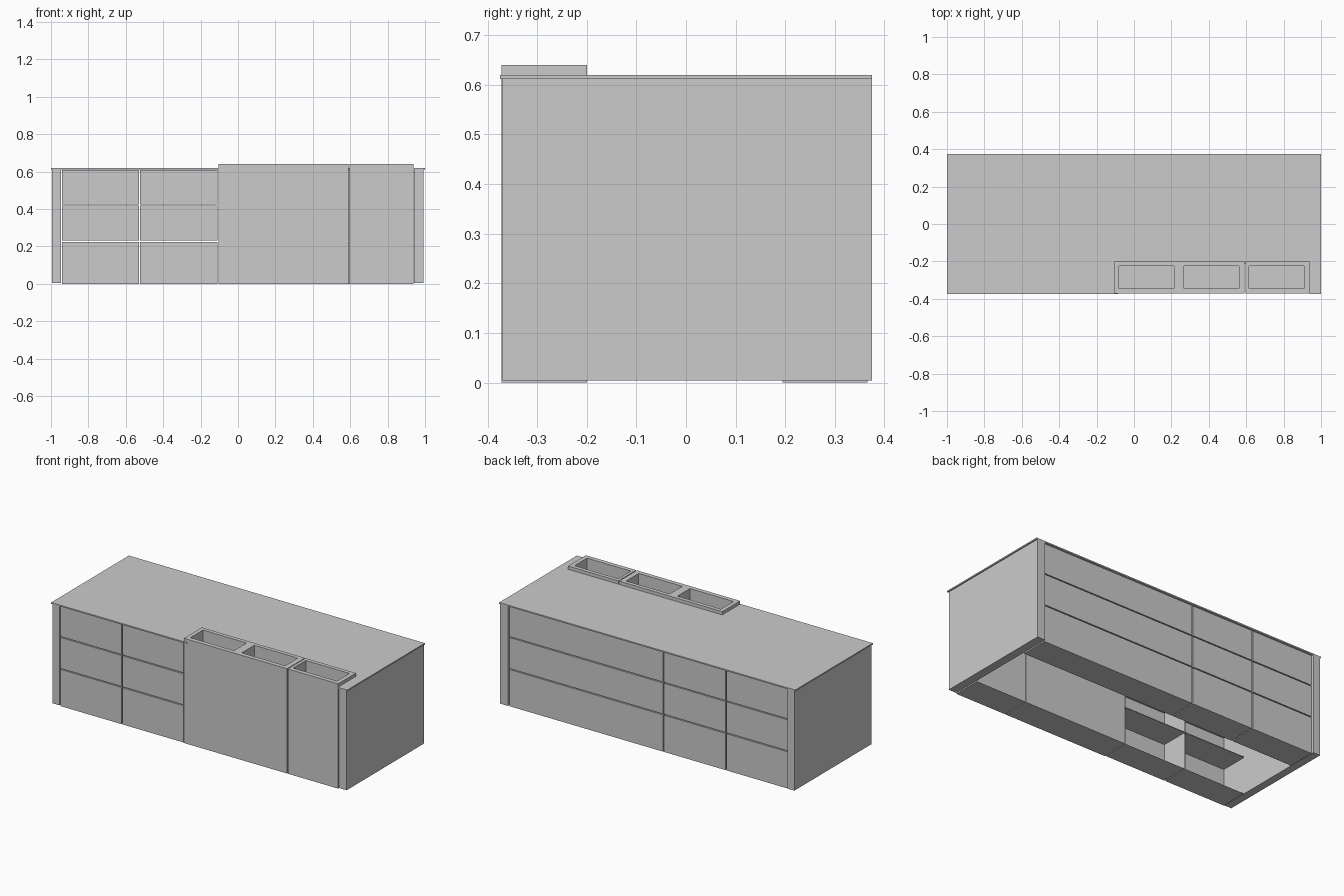
import bpy
import bmesh
from mathutils import Vector

cube = bpy.data.objects.get("Cube")
if cube:
    bpy.data.objects.remove(cube, do_unlink=True)

# Single plain grey finish
grey = bpy.data.materials.new("plain_grey")
grey.use_nodes = True
grey.diffuse_color = (0.6, 0.6, 0.6, 1)
bsdf = grey.node_tree.nodes["Principled BSDF"]
bsdf.inputs["Base Color"].default_value = (0.6, 0.6, 0.6, 1)
bsdf.inputs["Roughness"].default_value = 0.7


def finish(name, bm):
    mesh = bpy.data.meshes.new(name)
    bm.to_mesh(mesh)
    bm.free()
    mesh.materials.append(grey)
    obj = bpy.data.objects.new(name, mesh)
    bpy.context.collection.objects.link(obj)
    return obj


def add_box(bm, lo, hi, open_side=None, inward=False):
    """Box between two corners; open_side is the direction of a missing face."""
    verts = bmesh.ops.create_cube(bm, size=1)["verts"]
    for v in verts:
        v.co = Vector([h if c > 0 else l for c, l, h in zip(v.co, lo, hi)])
    faces = list({f for v in verts for f in v.link_faces})
    for f in faces:
        f.normal_update()
    if open_side:
        missing = [f for f in faces if f.normal.dot(Vector(open_side)) > 0.9]
        faces = [f for f in faces if f not in missing]
        bmesh.ops.delete(bm, geom=missing, context="FACES_ONLY")
    if inward:
        bmesh.ops.reverse_faces(bm, faces=faces)


def box(name, lo, hi, open_side=None):
    bm = bmesh.new()
    add_box(bm, lo, hi, open_side)
    return finish(name, bm)


FRONT, INNER_FRONT, INNER_BACK, BACK = -0.368, -0.2, 0.195, 0.366
TRAY_LEFT, TRAY_RIGHT = -0.105, 0.937

# Countertop slab, notched at the front around the planters
outline = [(-1, -0.375), (-0.085, -0.375), (-0.085, -0.21), (TRAY_RIGHT, -0.21),
           (TRAY_RIGHT, -0.375), (1, -0.375), (1, 0.375), (-1, 0.375)]
bm = bmesh.new()
base = bm.faces.new([bm.verts.new((x, y, 0.612)) for x, y in outline])
top = bmesh.ops.extrude_face_region(bm, geom=[base], use_keep_orig=True)
bmesh.ops.translate(bm, vec=(0, 0, 0.008),
                    verts=[g for g in top["geom"] if isinstance(g, bmesh.types.BMVert)])
bmesh.ops.recalc_face_normals(bm, faces=bm.faces)
finish("countertop", bm)

# End panels
box("right_end_panel", (-0.995, -0.37, 0.004), (-0.947, 0.375, 0.612))
box("left_end_panel", (0.941, -0.37, 0.004), (0.993, 0.375, 0.612))

# Drawers, open towards the inside of the island
rows = [(0, 0.224), (0.23, 0.419), (0.425, 0.609)]
columns = [(-0.941, -0.53), (-0.523, -0.109), (-0.102, TRAY_RIGHT)]
for c, (x0, x1) in enumerate(columns):
    for r, (z0, z1) in enumerate(rows):
        box(f"back_drawer_{c}_{r}", (x0, INNER_BACK, z0), (x1, BACK, z1), (0, -1, 0))
        if c < 2:
            box(f"front_drawer_{c}_{r}", (x0, FRONT, z0), (x1, INNER_FRONT, z1), (0, 1, 0))


def planter(name, x0, x1, holes):
    """Tall box with rectangular wells sunk into its top."""
    y0, y1, z0, z1 = -0.372, INNER_FRONT, 0, 0.64
    h0, h1 = -0.345, -0.224
    bm = bmesh.new()
    add_box(bm, (x0, y0, z0), (x1, y1, z1), (0, 0, 1))
    xs = [x0] + [x for hole in holes for x in hole] + [x1]
    rim = [(x0, y0, x1, h0), (x0, h1, x1, y1)]
    rim += [(xs[i], h0, xs[i + 1], h1) for i in range(0, len(xs), 2)]
    for a, b, c, d in rim:
        bm.faces.new([bm.verts.new((x, y, z1)) for x, y in ((a, b), (c, b), (c, d), (a, d))])
    for a, b in holes:
        add_box(bm, (a, h0, 0.03), (b, h1, z1), (0, 0, 1), inward=True)
    return finish(name, bm)


# Planters rising through the counter
planter("double_planter", TRAY_LEFT, 0.592, [(-0.08, 0.215), (0.267, 0.561)])
planter("single_planter", 0.597, TRAY_RIGHT, [(0.615, 0.91)])
